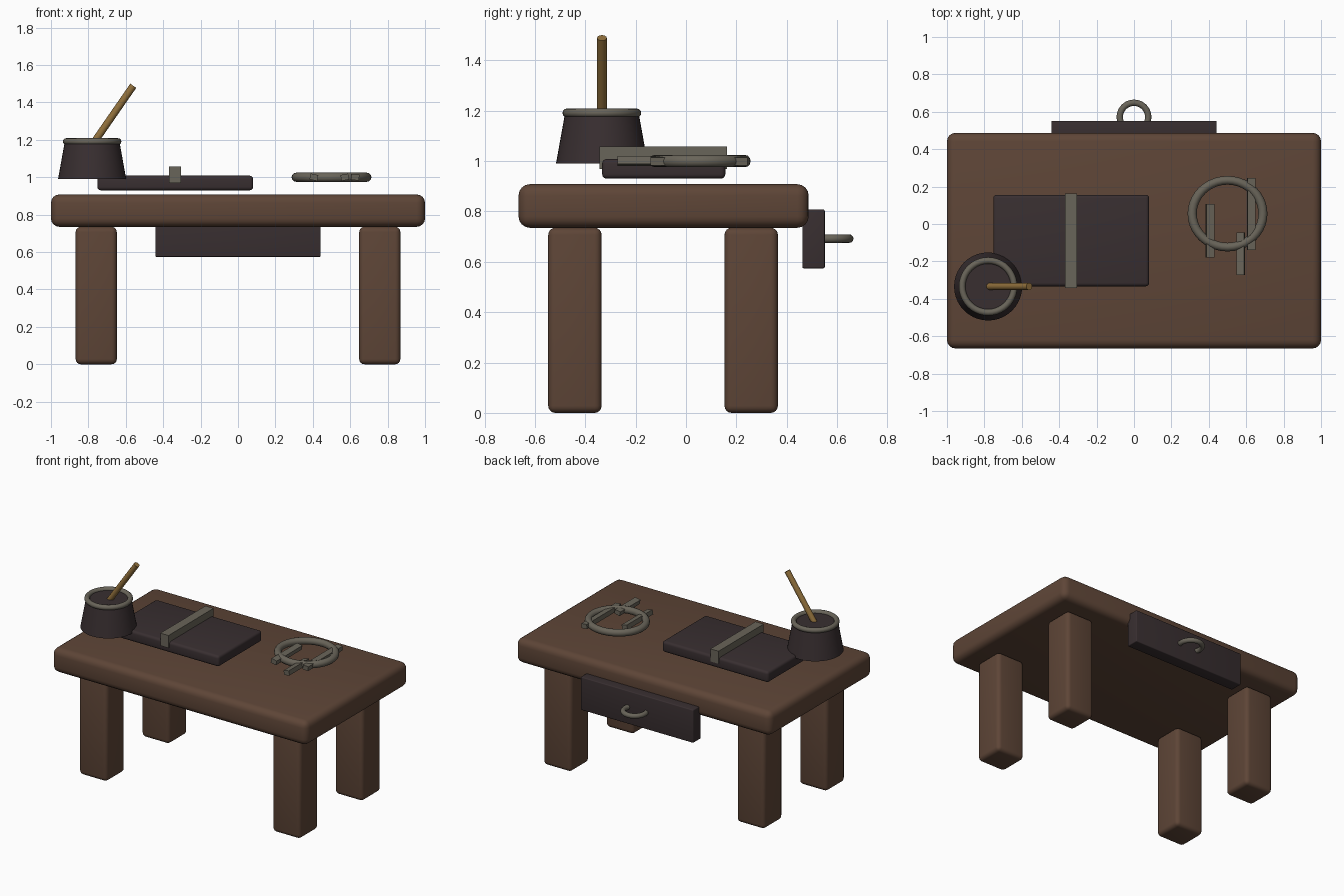
import bpy, math
from mathutils import Vector

if "Cube" in bpy.data.objects:
    bpy.data.objects.remove(bpy.data.objects["Cube"])


def material(name, rgb):
    m = bpy.data.materials.new(name)
    m.diffuse_color = (*rgb, 1)
    m.use_nodes = True
    m.node_tree.nodes["Principled BSDF"].inputs["Base Color"].default_value = m.diffuse_color
    return m


WOOD = material("brown wood", (0.112, 0.060, 0.038))
DARK = material("dark leather", (0.040, 0.028, 0.030))
METAL = material("grey metal", (0.141, 0.128, 0.100))
GOLD = material("tan quill", (0.283, 0.162, 0.045))


def finish(name, mat, smooth=True):
    ob = bpy.context.object
    ob.name = name
    ob.data.materials.append(mat)
    if smooth:
        bpy.ops.object.shade_smooth_by_angle(angle=math.radians(40))
    return ob


def box(name, lo, hi, mat, bevel=0.0, roll=0.0):
    """Box from corner to corner, optionally rounded and rolled about y."""
    lo, hi = Vector(lo), Vector(hi)
    bpy.ops.mesh.primitive_cube_add(size=1, location=(lo + hi) / 2)
    ob = bpy.context.object
    ob.scale = hi - lo
    bpy.ops.object.transform_apply(location=False, rotation=False, scale=True)
    ob.rotation_euler.y = roll
    if bevel:
        mod = ob.modifiers.new("rounding", 'BEVEL')
        mod.width = bevel
        mod.segments = 4
        bpy.ops.object.modifier_apply(modifier=mod.name)
    return finish(name, mat, bevel > 0)


def ring(name, loc, major, minor, mat, squash=1.0):
    bpy.ops.mesh.primitive_torus_add(location=loc, major_radius=major, minor_radius=minor,
                                     major_segments=40, minor_segments=12)
    bpy.context.object.scale.y = squash
    return finish(name, mat)


# table top and four legs
box("table_top", (-1, -0.665, 0.735), (1, 0.487, 0.908), WOOD, 0.045)
for side, sx in (("left", -1), ("right", 1)):
    for end, y in (("front", -0.441), ("back", 0.259)):
        x = sx * 0.758
        box(f"{end}_{side}_leg", (x - 0.11, y - 0.106, 0),
            (x + 0.11, y + 0.106, 0.735), WOOD, 0.028)

# drawer with ring pull on the back
box("drawer", (-0.442, 0.462, 0.574), (0.442, 0.551, 0.808), DARK, 0.006)
ring("drawer_pull", (0, 0.572, 0.692), 0.076, 0.017, METAL)

# closed book with strap
box("book", (-0.752, -0.333, 0.93), (0.081, 0.156, 1.008), DARK, 0.018)
box("book_strap", (-0.369, -0.343, 0.969), (-0.305, 0.163, 1.058), METAL)

# ink pot, rim and quill
bpy.ops.mesh.primitive_cone_add(vertices=40, radius1=0.182, radius2=0.146, depth=0.2,
                                location=(-0.78, -0.334, 1.091))
finish("ink_pot", DARK)
ring("ink_pot_rim", (-0.78, -0.334, 1.191), 0.139, 0.0175, METAL)
low, high = Vector((-0.795, -0.334, 1.15)), Vector((-0.56, -0.334, 1.489))
bpy.ops.mesh.primitive_cylinder_add(vertices=12, radius=0.0195, depth=(high - low).length,
                                    location=(low + high) / 2)
bpy.context.object.rotation_euler = (high - low).to_track_quat('Z', 'Y').to_euler()
finish("quill", GOLD)

# key ring with three keys
ring("key_ring", (0.5, 0.055, 1.0), 0.189, 0.0245, METAL, 0.945)
for i, (x, y0, y1, roll) in enumerate(((0.406, -0.18, 0.108, 0.2),
                                       (0.571, -0.272, -0.046, -0.2),
                                       (0.627, -0.14, 0.245, 0.1))):
    box(f"key_{i + 1}", (x - 0.021, y0, 0.984), (x + 0.021, y1, 1.016), METAL, roll=roll)
